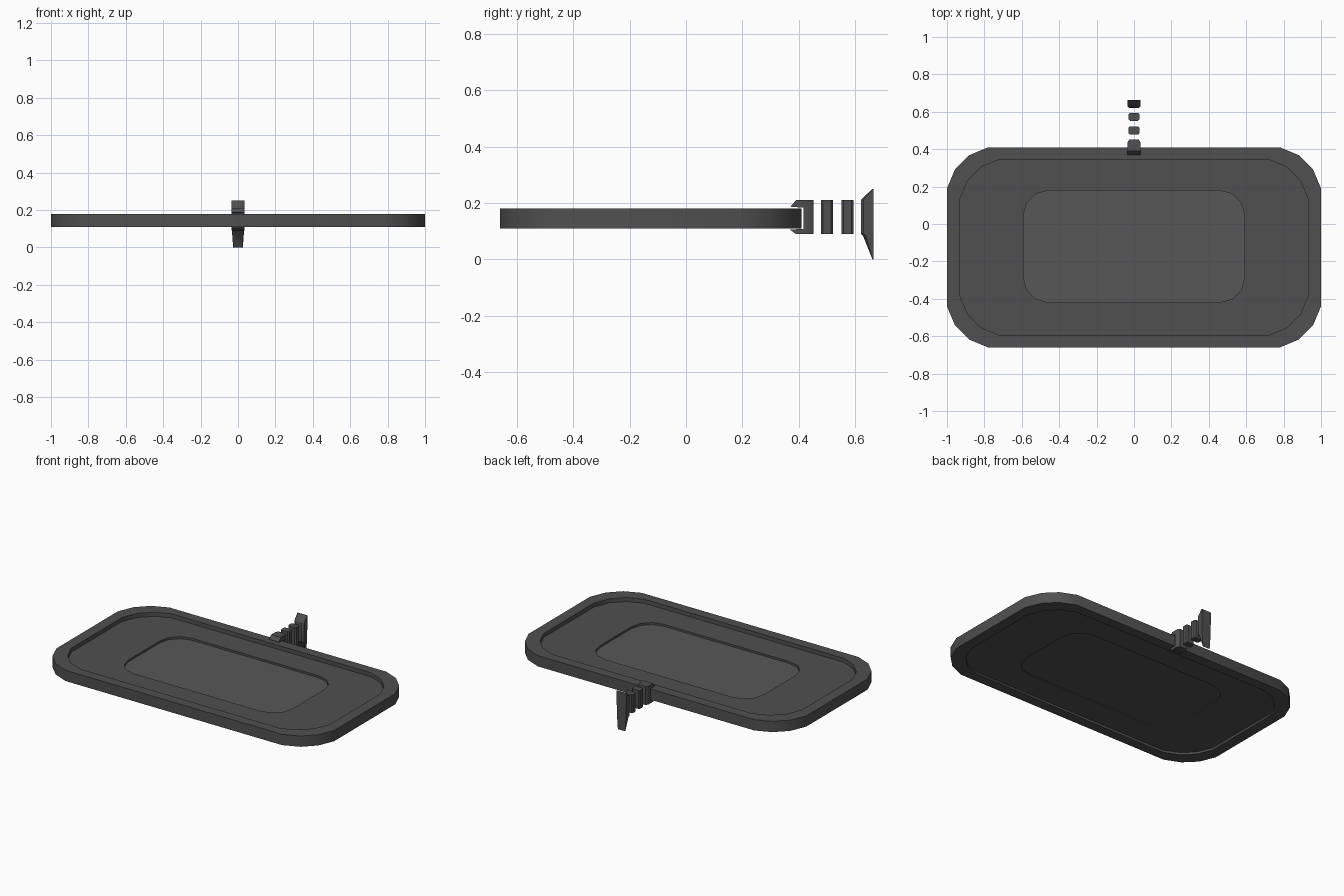
import bpy, bmesh, math

if "Cube" in bpy.data.objects:
    bpy.data.objects.remove(bpy.data.objects["Cube"])

def material(name, v):
    m = bpy.data.materials.new(name)
    m.diffuse_color = (v, v, v, 1)
    m.use_nodes = True
    m.node_tree.nodes["Principled BSDF"].inputs["Base Color"].default_value = m.diffuse_color
    return m

dark = material("dark_grey", 0.08)
panel_grey = material("panel_grey", 0.097)

def loft(name, rings):
    """Skin a sequence of equal-length rings and cap both ends."""
    bm = bmesh.new()
    vr = [[bm.verts.new(p) for p in r] for r in rings]
    n = len(vr[0])
    for a, b in zip(vr, vr[1:]):
        for i in range(n):
            j = (i + 1) % n
            bm.faces.new((a[i], a[j], b[j], b[i]))
    bm.faces.new(vr[0][::-1])
    bm.faces.new(vr[-1])
    bmesh.ops.recalc_face_normals(bm, faces=bm.faces)
    me = bpy.data.meshes.new(name)
    bm.to_mesh(me)
    bm.free()
    me.materials.append(dark)
    ob = bpy.data.objects.new(name, me)
    bpy.context.collection.objects.link(ob)
    bpy.ops.object.select_all(action='DESELECT')
    ob.select_set(True)
    bpy.context.view_layer.objects.active = ob
    bpy.ops.object.shade_smooth_by_angle(angle=math.radians(40))
    return ob

def rounded(hx, hy, r, cy, z, seg=3, flat=1.0):
    """Rounded rectangle ring at height z; flat < 1 flattens the corners."""
    pts = []
    for k, (sx, sy) in enumerate([(1, 1), (-1, 1), (-1, -1), (1, -1)]):
        for i in range(seg + 1):
            a = math.radians(90 * (k + i / seg))
            q = r if i in (0, seg) else r * flat
            pts.append((sx * (hx - r) + q * math.cos(a),
                        cy + sy * (hy - r) + q * math.sin(a), z))
    return pts

# Tray plate: raised rim, recessed floor and deeper centre panel on both sides
outer = lambda z: rounded(1.0, 0.535, 0.22, -0.125, z, flat=0.93)
inner = lambda z: rounded(0.93, 0.47, 0.21, -0.125, z, flat=0.93)
panel = lambda z: rounded(0.592, 0.30, 0.137, -0.12, z)
tray = loft("tray", [panel(0.141), panel(0.154), inner(0.154), inner(0.18), outer(0.18),
                     outer(0.11), inner(0.11), inner(0.124), panel(0.124), panel(0.130)])
# The upper centre panel is a touch lighter
tray.data.materials.append(panel_grey)
for p in tray.data.polygons:
    if len(p.vertices) > 4 and p.normal.z > 0.5:
        p.material_index = 1

# C-shaped clip gripping the back rim, with chamfered back corners
def clip_ring(x, back):
    prof = [(0.37, 0.187), (0.39, 0.21), (back, 0.21), (back, 0.09),
            (0.39, 0.09), (0.367, 0.106), (0.417, 0.108), (0.417, 0.183)]
    return [(x, y, z) for y, z in prof]
loft("rim_clip", [clip_ring(-0.035, 0.437), clip_ring(-0.025, 0.452),
                  clip_ring(0.025, 0.452), clip_ring(0.035, 0.437)])

# Separate connector ribs
for i, y in enumerate((0.50, 0.573)):
    loft(f"rib_{i + 1}", [rounded(0.029, 0.021, 0.007, y, z, 1) for z in (0.09, 0.21)])

# Flared end plate that narrows towards the ground
def end_ring(z, w, front, back=0.664):
    c = min(0.01, (back - front) * 0.4)
    return [(w, back, z), (-w, back, z), (-w, front + c, z), (-w + c, front, z),
            (w - c, front, z), (w, front + c, z)]
loft("end_plate", [end_ring(0, 0.026, 0.661), end_ring(0.085, 0.032, 0.627),
                   end_ring(0.09, 0.033, 0.62), end_ring(0.212, 0.035, 0.62),
                   end_ring(0.25, 0.035, 0.661)])
